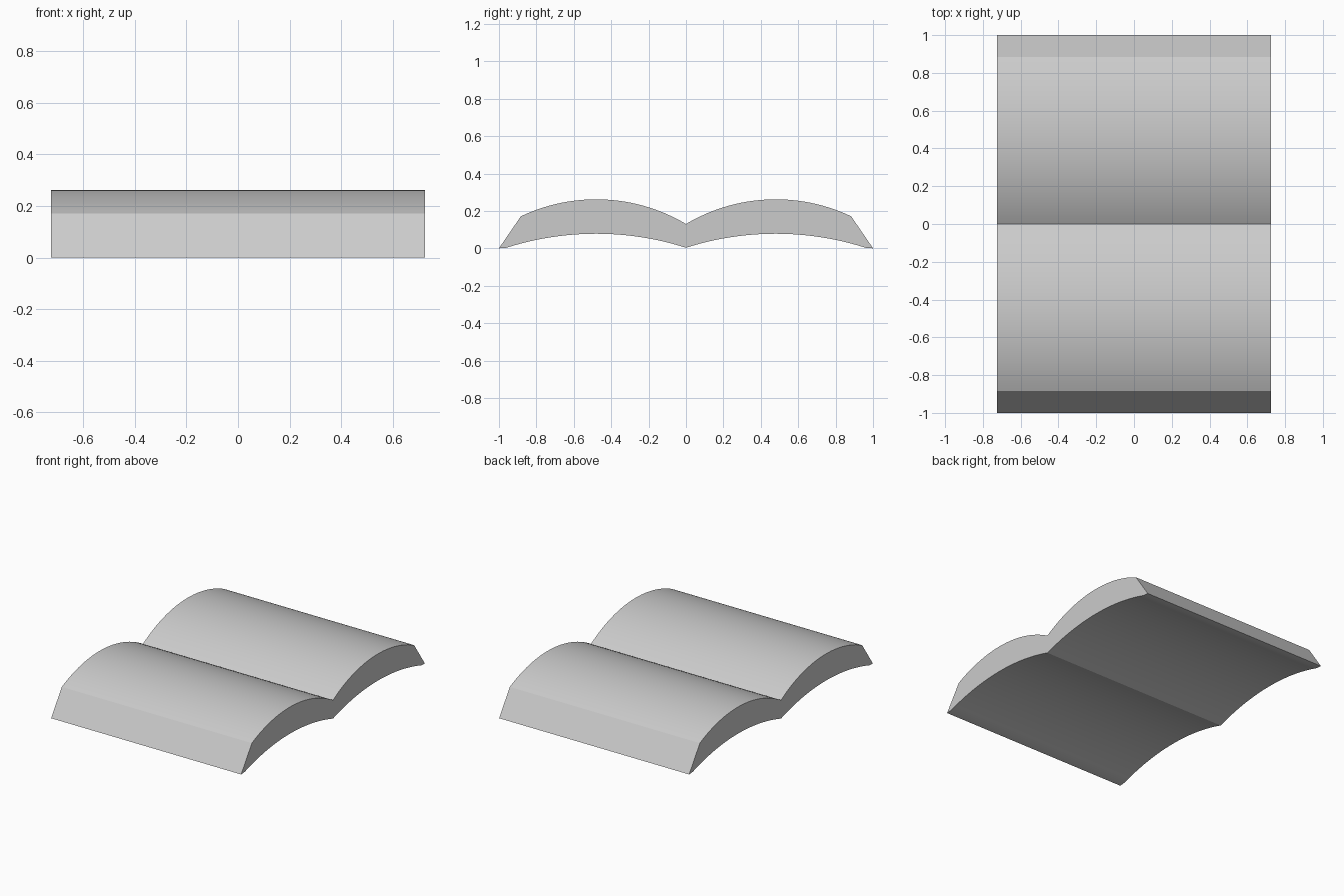
import bpy
import bmesh
import math

cube = bpy.data.objects.get("Cube")
if cube:
    bpy.data.objects.remove(cube, do_unlink=True)

HALF_WIDTH = 0.724
CREST_Y = 0.48
STEPS = 24


def arc(y_end, crest_z, radius):
    """Points of a circular arch from the centre crease to y_end."""
    points = []
    for i in range(STEPS + 1):
        y = y_end * i / STEPS
        drop = radius - math.sqrt(radius ** 2 - (y - CREST_Y) ** 2)
        points.append((y, max(crest_z - drop, 0.0)))
    return points


def both_sides(half):
    """Mirror a half outline about the crease, ordered from -y to +y."""
    return [(-y, z) for y, z in reversed(half[1:])] + half


# Closed cross-section: arched top, slanted outer edges, arched underside
top = both_sides(arc(0.883, 0.262, 0.939) + [(1.0, 0.0)])
underside = both_sides(arc(0.96, 0.078, 1.573))
profile = top + underside[::-1]

# Extrude the cross-section across the width
bm = bmesh.new()
end = bm.faces.new([bm.verts.new((-HALF_WIDTH, y, z)) for y, z in profile])
extruded = bmesh.ops.extrude_face_region(bm, geom=[end], use_keep_orig=True)
moved = [g for g in extruded["geom"] if isinstance(g, bmesh.types.BMVert)]
bmesh.ops.translate(bm, verts=moved, vec=(2 * HALF_WIDTH, 0, 0))
bmesh.ops.recalc_face_normals(bm, faces=bm.faces)

mesh = bpy.data.meshes.new("open_book")
bm.to_mesh(mesh)
bm.free()
book = bpy.data.objects.new("open_book", mesh)
bpy.context.collection.objects.link(book)

# Plain grey throughout
grey = bpy.data.materials.new("light_grey")
grey.use_nodes = True
colour = (0.6, 0.6, 0.6, 1.0)
grey.diffuse_color = colour
grey.node_tree.nodes["Principled BSDF"].inputs["Base Color"].default_value = colour
mesh.materials.append(grey)

# Smooth arches with crisp creases and ends
bpy.ops.object.select_all(action="DESELECT")
book.select_set(True)
bpy.context.view_layer.objects.active = book
bpy.ops.object.shade_smooth_by_angle(angle=math.radians(20))
